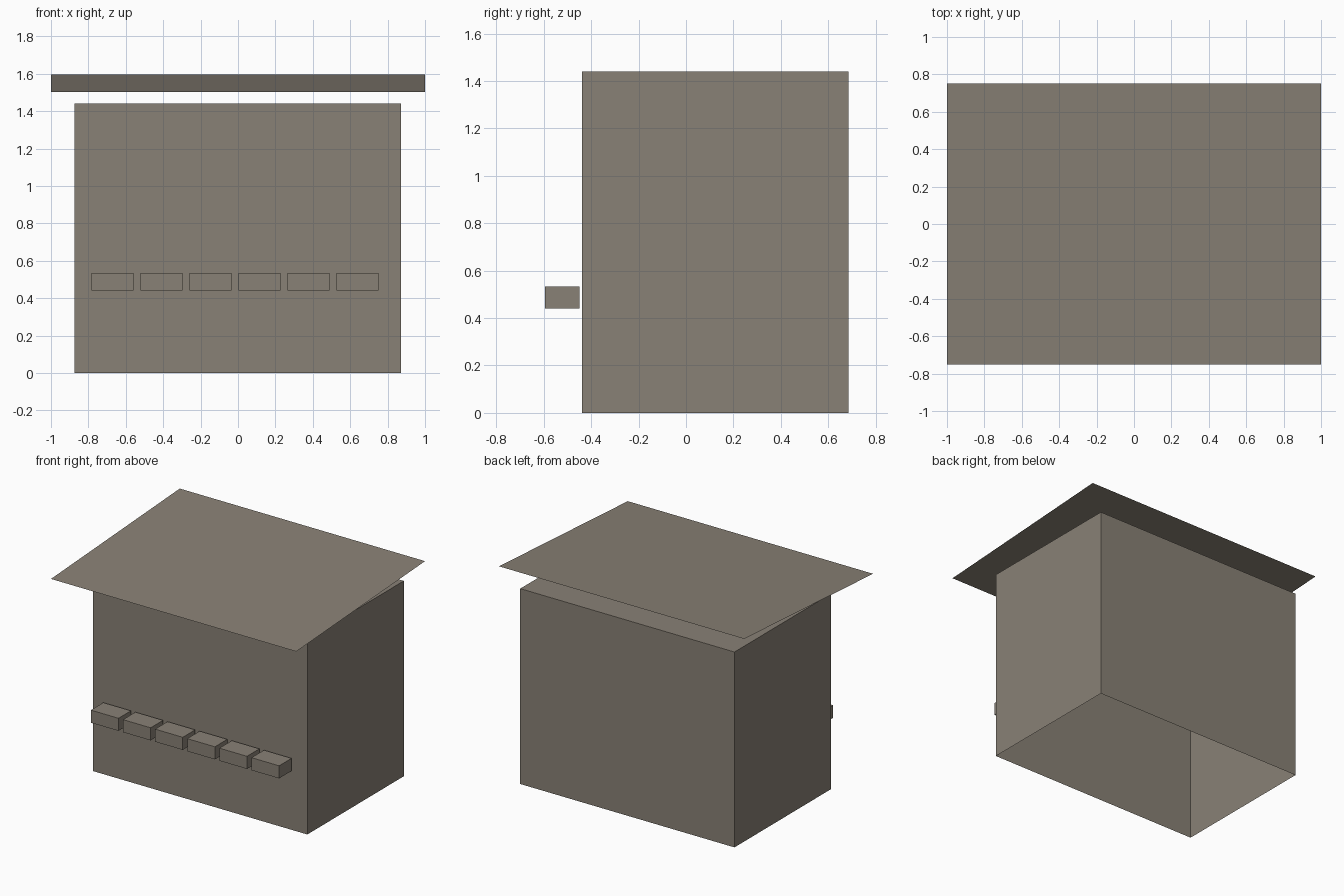
import bpy, bmesh
from mathutils import Vector

if "Cube" in bpy.data.objects:
    bpy.data.objects.remove(bpy.data.objects["Cube"])

# One flat warm grey for the whole building
grey = bpy.data.materials.new("warm_grey")
grey.diffuse_color = (0.25, 0.22, 0.18, 1.0)
grey.use_nodes = True
grey.node_tree.nodes["Principled BSDF"].inputs["Base Color"].default_value = grey.diffuse_color


def finish(name, bm):
    mesh = bpy.data.meshes.new(name)
    bm.to_mesh(mesh)
    bm.free()
    mesh.materials.append(grey)
    obj = bpy.data.objects.new(name, mesh)
    bpy.context.collection.objects.link(obj)
    return obj


def box(name, lo, hi, open_bottom=False):
    lo, hi = Vector(lo), Vector(hi)
    bm = bmesh.new()
    bmesh.ops.create_cube(bm, size=1)
    bmesh.ops.scale(bm, vec=hi - lo, verts=bm.verts)
    bmesh.ops.translate(bm, vec=(lo + hi) / 2, verts=bm.verts)
    if open_bottom:
        bm.normal_update()
        bottom = [f for f in bm.faces if f.normal.z < -0.9]
        bmesh.ops.delete(bm, geom=bottom, context='FACES_ONLY')
    return finish(name, bm)


# Main body: walls and a flat top, open underneath
box("body", (-0.875, -0.438, 0), (0.872, 0.685, 1.44), open_bottom=True)

# Roof: a thin sheet floating over the body, rising towards the back
bm = bmesh.new()
corners = [(-1, -0.75, 1.502), (1, -0.75, 1.502), (1, 0.75, 1.595), (-1, 0.75, 1.595)]
bm.faces.new([bm.verts.new(c) for c in corners])
finish("roof", bm)

# Row of six small blocks along the front wall
for i in range(6):
    x = -0.783 + i * 0.262
    box(f"front_block_{i + 1}", (x, -0.595, 0.441), (x + 0.225, -0.45, 0.534))
